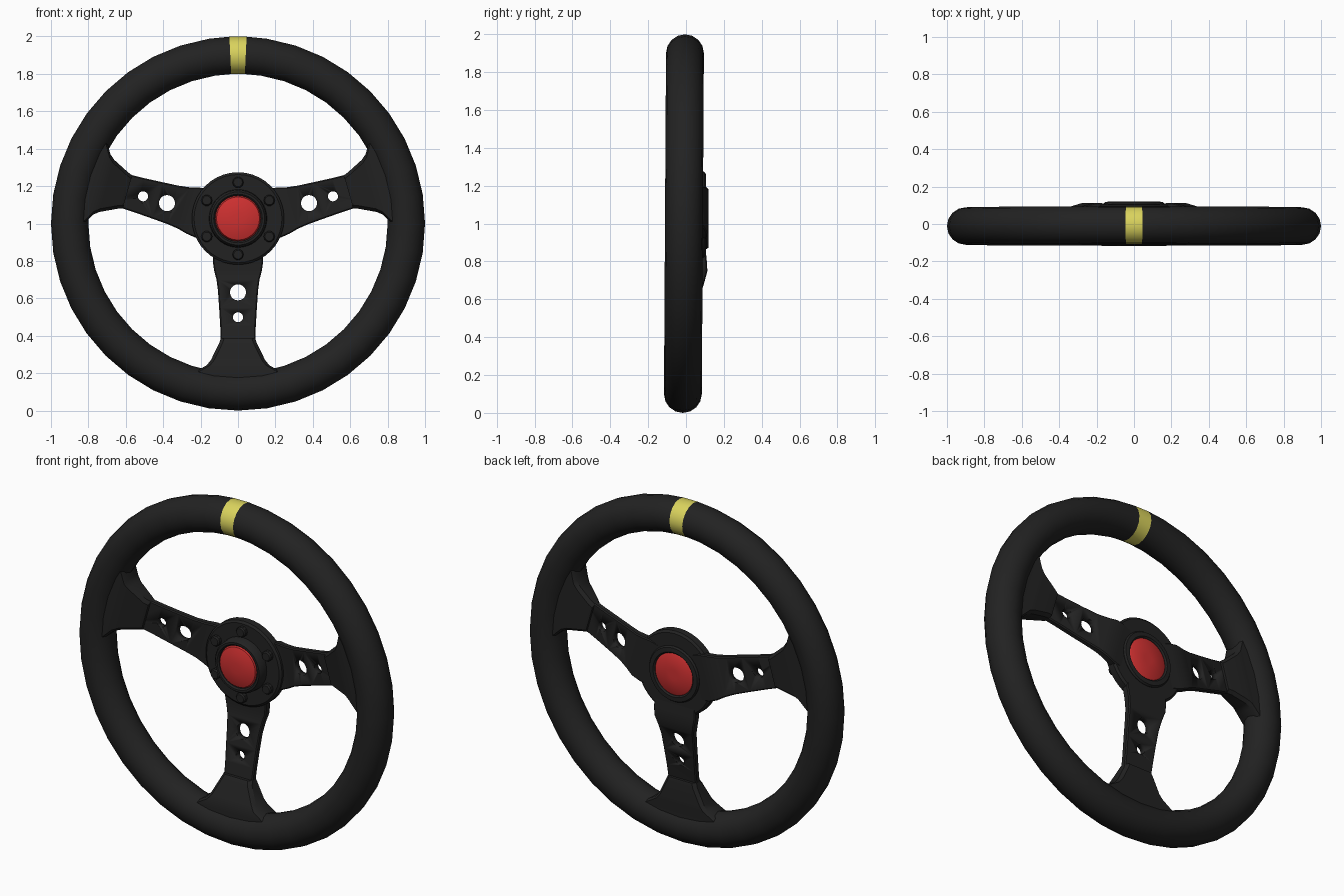
import bpy, bmesh, math

if "Cube" in bpy.data.objects:
    bpy.data.objects.remove(bpy.data.objects["Cube"])

def mat(name, c):
    m = bpy.data.materials.new(name)
    m.diffuse_color = (*c, 1)
    m.use_nodes = True
    m.node_tree.nodes["Principled BSDF"].inputs["Base Color"].default_value = m.diffuse_color
    return m

BLACK = mat("black", (0.016, 0.016, 0.016))
RED = mat("red", (0.62, 0.03, 0.03))
YELLOW = mat("yellow", (0.70, 0.65, 0.11))
HUB_Z = 1.027

def finish(name, bm, mats, angle=35):
    bmesh.ops.recalc_face_normals(bm, faces=bm.faces)
    me = bpy.data.meshes.new(name)
    bm.to_mesh(me)
    bm.free()
    ob = bpy.data.objects.new(name, me)
    bpy.context.collection.objects.link(ob)
    for m in mats:
        me.materials.append(m)
    bpy.ops.object.select_all(action='DESELECT')
    ob.select_set(True)
    bpy.context.view_layer.objects.active = ob
    bpy.ops.object.shade_smooth_by_angle(angle=math.radians(angle))
    return ob

def loft(bm, rings, closed=False):
    """Skin a list of equal-length point rings; cap the ends when open."""
    vs = [[bm.verts.new(p) for p in r] for r in rings]
    n, k = len(vs), len(vs[0])
    faces = []
    for i in range(n if closed else n - 1):
        a, b = vs[i], vs[(i + 1) % n]
        faces.append([bm.faces.new((a[j], a[(j + 1) % k], b[(j + 1) % k], b[j])) for j in range(k)])
    if not closed:
        bm.faces.new(vs[0])
        bm.faces.new(vs[-1])
    return faces

def lathe(bm, profile, cx, cz, n, closed=False):
    """Turn (radius, y) points around a front-to-back axis."""
    loft(bm, [[(cx + r * math.cos(2 * math.pi * i / n), y, cz + r * math.sin(2 * math.pi * i / n))
               for i in range(n)] for r, y in profile], closed)

# Rim: round tube with two extra loops that bound the yellow marker
N, K, BAND = 40, 16, 0.046
angles = sorted([2 * math.pi * i / N for i in range(1, N)] + [BAND, 2 * math.pi - BAND])
rings = []
for a in angles:
    ring = []
    for j in range(K):
        t = 2 * math.pi * j / K
        r = 0.9 + 0.1 * math.cos(t)
        z = 1 + r * math.cos(a)
        ring.append((r * math.sin(a), -0.011 + 0.006 * (z - 1) + 0.1 * math.sin(t), z))
    rings.append(ring)
bm = bmesh.new()
for f in loft(bm, rings, True)[-1]:
    f.material_index = 1
finish("rim", bm, [BLACK, YELLOW], 50)

# Spokes: (distance from centre, half width, y centre, half thickness)
SPOKE = [(0.10, 0.13, 0.080, 0.020), (0.20, 0.135, 0.088, 0.022), (0.25, 0.128, 0.091, 0.022),
         (0.30, 0.115, 0.080, 0.020), (0.36, 0.107, 0.064, 0.018), (0.45, 0.101, 0.047, 0.018),
         (0.55, 0.095, 0.030, 0.018), (0.70, 0.090, 0.005, 0.018)]
SLEEVE = [(0.615, 0.092, 0.018, 0.034), (0.64, 0.101, 0.013, 0.044), (0.73, 0.145, 0.000, 0.058),
          (0.758, 0.168, -0.006, 0.066), (0.80, 0.24, -0.011, 0.068), (0.85, 0.25, -0.011, 0.068)]

def placed(u, v, deg):
    c, s = math.cos(math.radians(deg)), math.sin(math.radians(deg))
    return u * c - v * s, 1 + u * s + v * c

def bar(name, stations, deg, cut):
    """Loft a bar outward from the hub; cut is the corner chamfer."""
    rings = []
    for u, w, y, h in stations:
        sec = []
        for sv, sy, flip in ((1, 1, 0), (-1, 1, 1), (-1, -1, 0), (1, -1, 1)):
            pts = [(sv * w, sy * (h - cut)), (sv * (w - cut), sy * h)]
            sec += pts[::-1] if flip else pts
        ring = []
        for v, dy in sec:
            x, z = placed(u, v, deg)
            ring.append((x, y + dy, z))
        rings.append(ring)
    bm = bmesh.new()
    loft(bm, rings)
    return finish(name, bm, [BLACK])

for side, deg, du in (("left", 164, 0), ("right", 16, 0), ("bottom", 270, -0.027)):
    # Drill tool for the two lightening holes
    bm = bmesh.new()
    for u, r in ((0.395, 0.043), (0.528, 0.027)):
        x, z = placed(u + du, 0, deg)
        lathe(bm, [(r, -0.2), (r, 0.3)], x, z, 20)
    tool = finish(side + "_hole_cutter", bm, [BLACK])
    tool.hide_render = True
    tool.hide_set(True)
    spoke = bar(side + "_spoke", SPOKE, deg, 0.006)
    mod = spoke.modifiers.new("holes", 'BOOLEAN')
    mod.operation = 'DIFFERENCE'
    mod.solver = 'EXACT'
    mod.object = tool
    # Wrapped sleeve where the spoke meets the rim
    bar(side + "_spoke_sleeve", SLEEVE, deg, 0.018)

# Hub plate
bm = bmesh.new()
lathe(bm, [(0.235, 0.045), (0.247, 0.055), (0.247, 0.095), (0.235, 0.105)], 0, HUB_Z, 40)
finish("hub_plate", bm, [BLACK])

# Collar around the button, front to back
bm = bmesh.new()
lathe(bm, [(0.122, 0.0), (0.122, 0.112), (0.13, 0.12), (0.155, 0.118), (0.162, 0.108),
           (0.155, 0.045), (0.152, 0.005), (0.142, -0.008), (0.13, -0.008)], 0, HUB_Z, 40, True)
finish("button_collar", bm, [BLACK])

# Red button, gently domed on both sides
bm = bmesh.new()
lathe(bm, [(0.03, -0.022), (0.08, -0.017), (0.115, -0.005), (0.122, 0.01),
           (0.122, 0.11), (0.115, 0.115), (0.03, 0.118)], 0, HUB_Z, 32)
finish("horn_button", bm, [RED])

# Six hub bolts
for i in range(6):
    a = math.radians(90 + 60 * i)
    bm = bmesh.new()
    lathe(bm, [(0.03, 0.05), (0.03, 0.026), (0.024, 0.018)],
          0.193 * math.cos(a), HUB_Z + 0.193 * math.sin(a), 10)
    finish("hub_bolt_%d" % (i + 1), bm, [BLACK])
